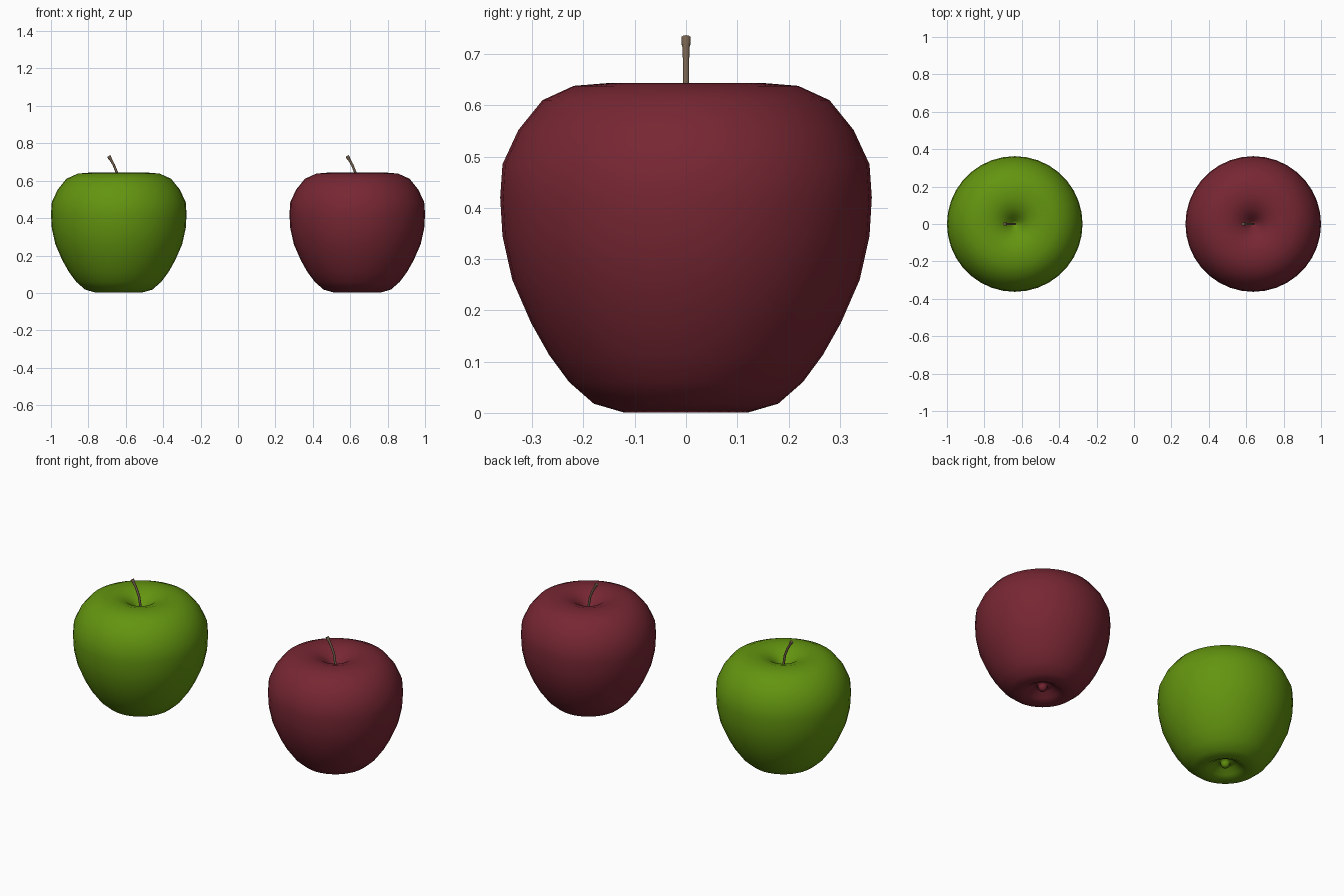
import bpy, bmesh, math
from mathutils import Vector

if "Cube" in bpy.data.objects:
    bpy.data.objects.remove(bpy.data.objects["Cube"])

SIDES = 36


def material(name, rgb):
    m = bpy.data.materials.new(name)
    m.diffuse_color = (*rgb, 1)
    m.use_nodes = True
    m.node_tree.nodes["Principled BSDF"].inputs["Base Color"].default_value = m.diffuse_color
    return m


green = material("green_skin", (0.125, 0.30, 0.005))
red = material("red_skin", (0.185, 0.020, 0.033))
brown = material("stem_brown", (0.18, 0.12, 0.075))

# Apple outline (radius, height): base nub, bottom hollow, body, top hollow
BODY = [(0, 0.014), (0.016, 0.018), (0.024, 0.034), (0.028, 0.052), (0.055, 0.042),
        (0.085, 0.018), (0.122, 0.001), (0.18, 0.018), (0.228, 0.06), (0.267, 0.113),
        (0.302, 0.175), (0.339, 0.26), (0.358, 0.345), (0.3625, 0.42), (0.358, 0.485),
        (0.327, 0.552), (0.28, 0.61), (0.219, 0.638), (0.145, 0.644), (0.085, 0.627),
        (0.045, 0.597), (0.018, 0.565), (0, 0.55)]

# Stem path (x, z, thickness), leaning left and flared at the tip
STEM = [(0, 0.54, 0.007), (-0.001, 0.59, 0.0065), (-0.010, 0.643, 0.0065),
        (-0.027, 0.685, 0.0065), (-0.043, 0.713, 0.007), (-0.048, 0.722, 0.0095),
        (-0.054, 0.732, 0.0095)]


def finish(bm, name, mat, x):
    bmesh.ops.recalc_face_normals(bm, faces=bm.faces)
    for f in bm.faces:
        f.smooth = True
    me = bpy.data.meshes.new(name)
    bm.to_mesh(me)
    bm.free()
    me.materials.append(mat)
    ob = bpy.data.objects.new(name, me)
    ob.location.x = x
    bpy.context.collection.objects.link(ob)
    return ob


def apple_body(name, mat, x):
    bm = bmesh.new()
    verts = [bm.verts.new((r, 0, z)) for r, z in BODY]
    edges = [bm.edges.new(p) for p in zip(verts, verts[1:])]
    bmesh.ops.spin(bm, geom=verts + edges, axis=(0, 0, 1), cent=(0, 0, 0),
                   angle=2 * math.pi, steps=SIDES)
    bmesh.ops.remove_doubles(bm, verts=bm.verts, dist=0.0005)
    finish(bm, name, mat, x)


def apple_stem(name, x, n=10):
    bm = bmesh.new()
    pts = [Vector((px, 0, pz)) for px, pz, _ in STEM]
    rings = []
    for i, p in enumerate(pts):
        d = (pts[min(i + 1, len(pts) - 1)] - pts[max(i - 1, 0)]).normalized()
        side = Vector((d.z, 0, -d.x))
        r = STEM[i][2]
        rings.append([bm.verts.new(p + side * r * math.cos(a) + Vector((0, r * math.sin(a), 0)))
                      for a in (2 * math.pi * k / n for k in range(n))])
    for a, b in zip(rings, rings[1:]):
        for k in range(n):
            j = (k + 1) % n
            bm.faces.new((a[k], a[j], b[j], b[k]))
    bm.faces.new(rings[0])
    bm.faces.new(rings[-1])
    ob = finish(bm, name, brown, x)
    # Keep the cut tip crisp
    bpy.ops.object.select_all(action='DESELECT')
    ob.select_set(True)
    bpy.context.view_layer.objects.active = ob
    bpy.ops.object.shade_smooth_by_angle(angle=math.radians(50))


for label, mat, x in (("green", green, -0.6375), ("red", red, 0.6375)):
    apple_body(label + "_apple_body", mat, x)
    apple_stem(label + "_apple_stem", x)
